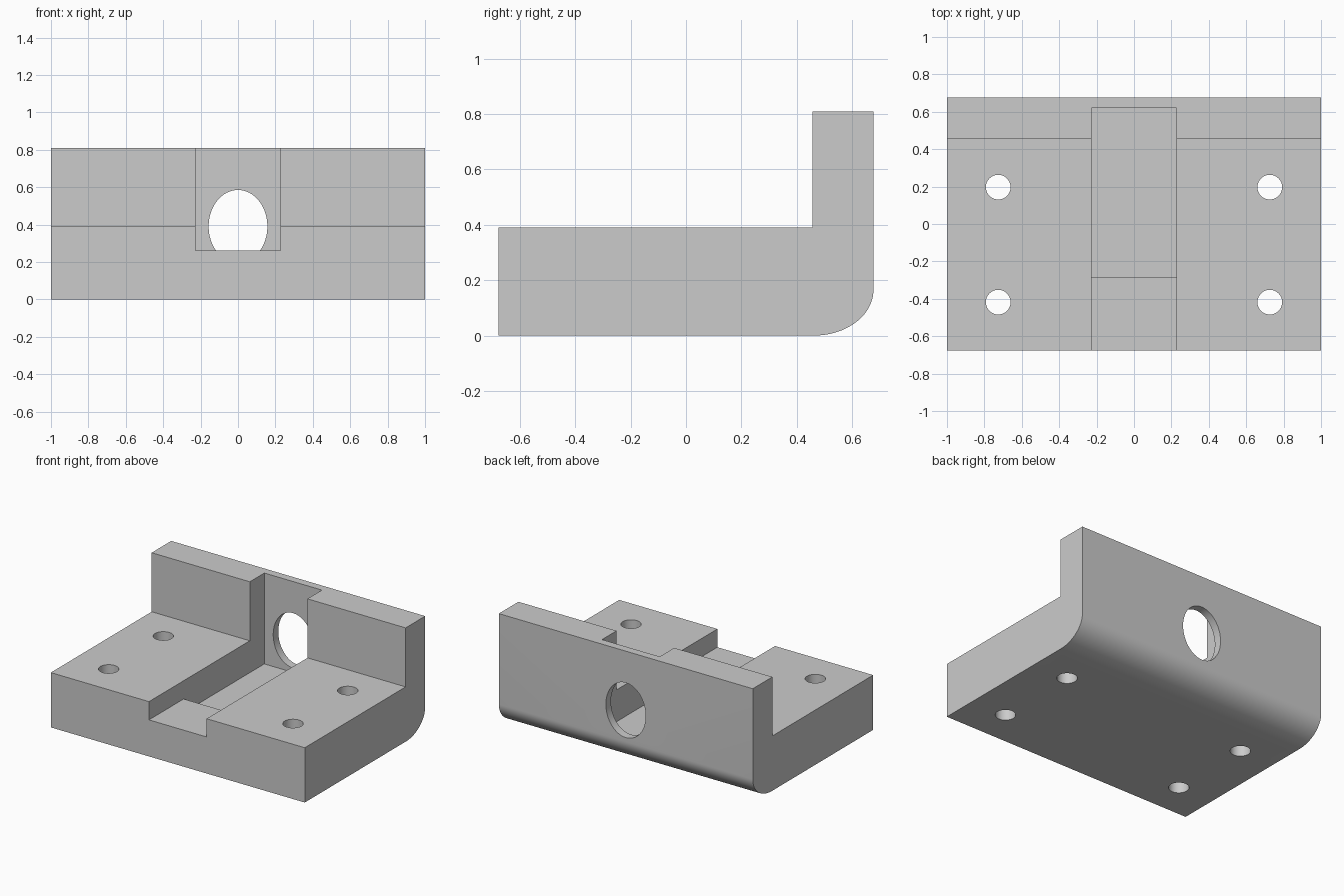
import bpy
import bmesh
from math import sin, cos, pi, radians

cube = bpy.data.objects.get("Cube")
if cube:
    bpy.data.objects.remove(cube, do_unlink=True)

HALF_X, HALF_Y = 1.0, 0.677
HEIGHT, BASE_TOP, WALL_Y = 0.81, 0.39, 0.457
SLOT_X = 0.227

grey = bpy.data.materials.new("plain grey")
grey.use_nodes = True
grey.diffuse_color = (0.6, 0.6, 0.6, 1)
grey.node_tree.nodes["Principled BSDF"].inputs["Base Color"].default_value = (0.6, 0.6, 0.6, 1)


def prism(name, outline, axis, lo, hi):
    """Extrude a 2D outline along an axis; the outline fills the other two."""
    bm = bmesh.new()

    def place(p, t):
        co = list(p)
        co.insert(axis, t)
        return bm.verts.new(co)

    a = [place(p, lo) for p in outline]
    b = [place(p, hi) for p in outline]
    bm.faces.new(a)
    bm.faces.new(b[::-1])
    for i in range(len(a)):
        j = (i + 1) % len(a)
        bm.faces.new((a[j], a[i], b[i], b[j]))
    bmesh.ops.recalc_face_normals(bm, faces=bm.faces)
    mesh = bpy.data.meshes.new(name)
    bm.to_mesh(mesh)
    bm.free()
    mesh.materials.append(grey)
    obj = bpy.data.objects.new(name, mesh)
    bpy.context.collection.objects.link(obj)
    return obj


def ellipse(cx, cy, rx, ry, n=48):
    return [(cx + rx * cos(2 * pi * i / n), cy + ry * sin(2 * pi * i / n)) for i in range(n)]


# L-shaped body with a rounded lower back edge
ry, rz = 0.215, 0.165
bend = [(HALF_Y - ry + ry * sin(t), rz - rz * cos(t))
        for t in (pi / 2 * i / 20 for i in range(21))]
profile = [(-HALF_Y, 0)] + bend + [(HALF_Y, HEIGHT), (WALL_Y, HEIGHT),
                                   (WALL_Y, BASE_TOP), (-HALF_Y, BASE_TOP)]
body = prism("bracket_body", profile, 0, -HALF_X, HALF_X)

# Stepped central channel: shallow at the front, deeper behind, into the wall
channel = [(-0.8, 0.26), (-0.287, 0.26), (-0.287, 0.163),
           (0.62, 0.163), (0.62, 1.0), (-0.8, 1.0)]
cutters = [prism("channel_cutter", channel, 0, -SLOT_X, SLOT_X)]

# Large hole through the back wall
cutters.append(prism("wall_hole_cutter", ellipse(0, 0.39, 0.157, 0.195, 64), 1, 0.5, 0.8))

# Four mounting holes through the base
for x in (-0.726, 0.726):
    for y in (-0.418, 0.197):
        cutters.append(prism("mounting_hole_cutter", ellipse(x, y, 0.066, 0.066), 2, -0.1, 0.6))

bpy.ops.object.select_all(action='DESELECT')
bpy.context.view_layer.objects.active = body
body.select_set(True)
for cutter in cutters:
    cutter.hide_render = True
    mod = body.modifiers.new("cut", 'BOOLEAN')
    mod.operation = 'DIFFERENCE'
    mod.solver = 'EXACT'
    mod.object = cutter
    bpy.ops.object.modifier_apply(modifier=mod.name)
    bpy.data.objects.remove(cutter, do_unlink=True)

bpy.ops.object.shade_smooth_by_angle(angle=radians(30))
